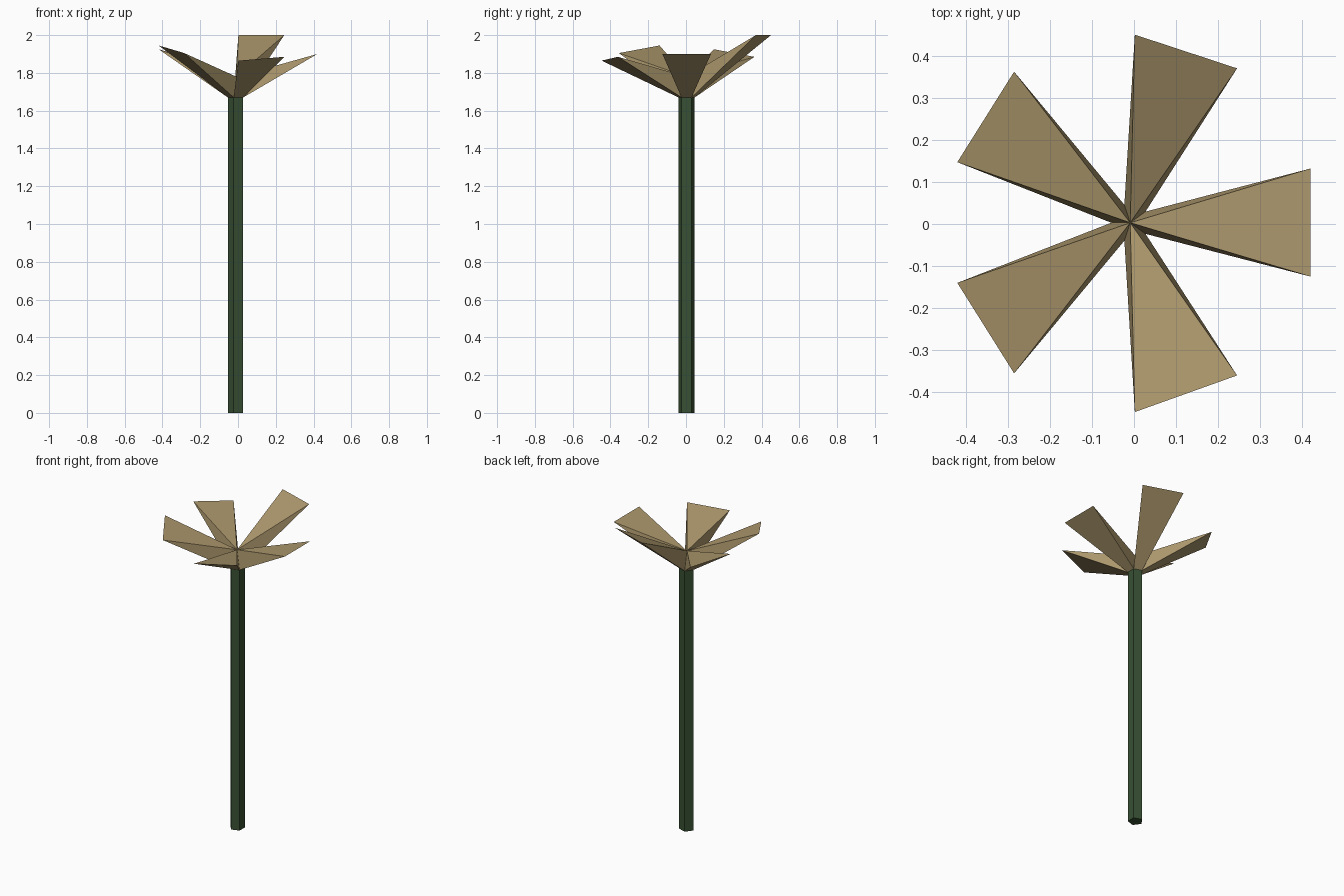
import bpy
import bmesh
from math import cos, sin, radians

cube = bpy.data.objects.get("Cube")
if cube:
    bpy.data.objects.remove(cube, do_unlink=True)


def make_material(name, rgb):
    mat = bpy.data.materials.new(name)
    mat.use_nodes = True
    mat.diffuse_color = (*rgb, 1)
    mat.node_tree.nodes["Principled BSDF"].inputs["Base Color"].default_value = (*rgb, 1)
    return mat


def make_object(name, bm, mat):
    bmesh.ops.recalc_face_normals(bm, faces=bm.faces)
    mesh = bpy.data.meshes.new(name)
    bm.to_mesh(mesh)
    bm.free()
    mesh.materials.append(mat)
    obj = bpy.data.objects.new(name, mesh)
    bpy.context.collection.objects.link(obj)
    return obj


green = make_material("dark stem green", (0.04, 0.08, 0.033))
tan = make_material("petal tan", (0.41, 0.31, 0.15))

CX, CY, RADIUS = -0.009, 0.003, 0.045
STEM_TOP, HEART_TOP = 1.67, 1.78


def ring_point(i, z):
    a = radians(72 * i - 36)
    return (CX + RADIUS * cos(a), CY + RADIUS * sin(a), z)


# Five-sided stem
bm = bmesh.new()
bottom = bm.faces.new([bm.verts.new(ring_point(i, 0)) for i in range(5)])
top = bmesh.ops.extrude_face_region(bm, geom=[bottom], use_keep_orig=True)
for v in top["geom"]:
    if isinstance(v, bmesh.types.BMVert):
        v.co.z = STEM_TOP
make_object("stem", bm, green)

# Petals: each grows from one side of the stem to its own tip edge
tips = {
    "left_petal": ((0.42, -0.125, 1.9), (0.42, 0.132, 1.9)),
    "back_left_petal": ((0.245, 0.37, 2.0), (0.002, 0.45, 2.0)),
    "back_right_petal": ((-0.285, 0.362, 1.885), (-0.42, 0.147, 1.925)),
    "front_right_petal": ((-0.42, -0.14, 1.945), (-0.285, -0.355, 1.905)),
    "front_petal": ((0.002, -0.447, 1.865), (0.245, -0.36, 1.885)),
}
for i, (name, (tip_a, tip_b)) in enumerate(tips.items()):
    bm = bmesh.new()
    heart, base_a, base_b, a, b = [bm.verts.new(p) for p in (
        (CX, CY, HEART_TOP), ring_point(i, STEM_TOP), ring_point(i + 1, STEM_TOP),
        tip_a, tip_b)]
    bm.faces.new((heart, a, b))
    bm.faces.new((heart, base_a, a))
    bm.faces.new((heart, b, base_b))
    bm.faces.new((base_a, base_b, b, a))
    # inner side under the heart closes the solid
    bm.faces.new((heart, base_b, base_a))
    make_object(name, bm, tan)
